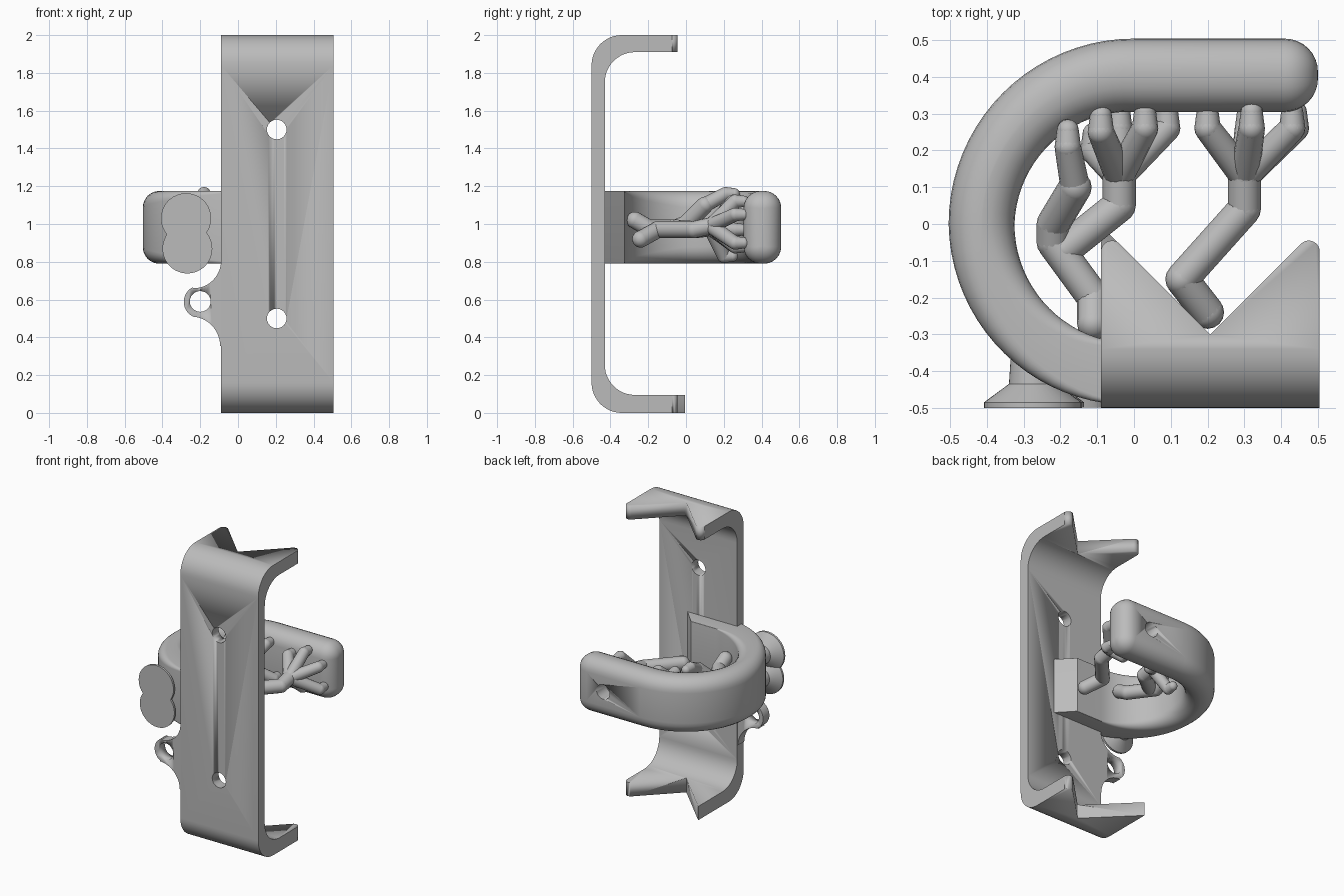
import bpy, bmesh
from math import sin, cos, pi, radians
from mathutils import Vector

if "Cube" in bpy.data.objects:
    bpy.data.objects.remove(bpy.data.objects["Cube"])

GREY = (0.5, 0.5, 0.5, 1)
grey = bpy.data.materials.new("plain grey")
grey.use_nodes = True
grey.diffuse_color = GREY
grey.node_tree.nodes["Principled BSDF"].inputs["Base Color"].default_value = GREY


def finish(name, bm, angle=35):
    bmesh.ops.recalc_face_normals(bm, faces=bm.faces)
    mesh = bpy.data.meshes.new(name)
    bm.to_mesh(mesh)
    bm.free()
    ob = bpy.data.objects.new(name, mesh)
    bpy.context.collection.objects.link(ob)
    mesh.materials.append(grey)
    bpy.ops.object.select_all(action='DESELECT')
    ob.select_set(True)
    bpy.context.view_layer.objects.active = ob
    bpy.ops.object.shade_smooth_by_angle(angle=radians(angle))
    return ob


def loft(name, rings, angle=35):
    bm = bmesh.new()
    loops = [[bm.verts.new(p) for p in ring] for ring in rings]
    for a, b in zip(loops, loops[1:]):
        for i in range(len(a)):
            j = (i + 1) % len(a)
            bm.faces.new((a[i], a[j], b[j], b[i]))
    bm.faces.new(loops[0])
    bm.faces.new(loops[-1])
    return finish(name, bm, angle)


def prism(name, pts, axis, lo, hi):
    place = {'x': lambda p, t: (t, p[0], p[1]),
             'y': lambda p, t: (p[0], t, p[1]),
             'z': lambda p, t: (p[0], p[1], t)}[axis]
    return loft(name, [[place(p, t) for p in pts] for t in (lo, hi)])


def arc(cx, cy, r, start, end, n=12):
    angles = [radians(start + (end - start) * i / n) for i in range(n + 1)]
    return [(cx + r * cos(a), cy + r * sin(a)) for a in angles]


def cut(target, cutter):
    mod = target.modifiers.new("cut", 'BOOLEAN')
    mod.operation = 'DIFFERENCE'
    mod.solver = 'EXACT'
    mod.object = cutter
    bpy.ops.object.select_all(action='DESELECT')
    bpy.context.view_layer.objects.active = target
    target.select_set(True)
    bpy.ops.object.modifier_apply(modifier=mod.name)
    bpy.data.objects.remove(cutter)


def drill(target, x, z, r, lo, hi):
    cut(target, prism("drill", arc(x, z, r, 0, 345, 23), 'y', lo, hi))


# C-shaped bracket profile, extruded sideways
R = 0.16
profile = (arc(-0.5 + R, R, R, 270, 180) + arc(-0.5 + R, 2 - R, R, 180, 90)
           + [(0.03, 2), (0.03, 1.91)] + arc(-0.43 + R, 1.91 - R, R, 90, 180)
           + arc(-0.43 + R, 0.095 + R, R, 180, 270) + [(0.03, 0.095), (0.03, 0)])
bracket = prism("bracket", profile, 'x', -0.09, 0.505)

# V notches in both flanges; the lower one keeps one sharp prong
MID = 0.2075
left_tip = [(-0.2, -0.075)] + arc(-0.06, -0.075, 0.03, 180, 45, 8)
right_tip = [(2 * MID - x, y) for x, y in reversed(left_tip)]
for lo, hi, tip in ((1.8, 2.1, left_tip), (-0.1, 0.2, [(-0.2, 0.105)])):
    notch = tip + [(MID, -0.3)] + right_tip + [(0.615, 0.2), (-0.2, 0.2)]
    cut(bracket, prism("notch", notch, 'z', lo, hi))
for z in (0.5, 1.5):
    drill(bracket, 0.205, z, 0.052, -0.6, -0.4)

# Side lug with an eyelet
outline = ([(-0.08, 0.8)] + arc(-0.235, 0.805, 0.145, 0, -90)
           + arc(-0.2, 0.588, 0.087, 118, 242)
           + arc(-0.25, 0.355, 0.155, 90, 0) + [(-0.08, 0.355)])
lug = prism("side_lug", outline, 'y', -0.499, -0.431)
drill(lug, -0.2, 0.59, 0.055, -0.6, -0.4)

# Hook: rounded section swept round a half circle, edges soften along the way
ZC, HH, FIL = 0.9825, 0.1925, 0.09


def section(outer, inner, fillet, half_height=HH):
    o, i = Vector((*outer, 0)), Vector((*inner, 0))
    mid, out = (o + i) / 2, (o - i).normalized()
    hw = (o - i).length / 2
    f = min(fillet, hw * 0.98)
    ring = []
    for k, (sx, sz) in enumerate(((1, 1), (-1, 1), (-1, -1), (1, -1))):
        for px, pz in arc(sx * (hw - f), sz * (half_height - f), f, 90 * k, 90 * k + 90, 6):
            ring.append(mid + out * px + Vector((0, 0, ZC + pz)))
    return ring


rings = [section((0.3, -0.49), (0.3, -0.44), 0.002),
         section((0.19, -0.49), (0.19, -0.325), 0.002)]
STEPS = 40
for s in range(STEPS + 1):
    t = s / STEPS
    a = -pi / 2 - pi * t
    ro, ri = 0.492 + 0.012 * min(1, 2 * t), 0.325 - 0.02 * max(0, 2 * t - 1)
    rings.append(section((ro * cos(a), ro * sin(a)), (ri * cos(a), ri * sin(a)),
                         0.003 + (FIL - 0.003) * min(1, t * 2)))
for s in range(9):
    t = s / 8 * pi / 2
    inset = FIL * (1 - cos(t))
    x = 0.41 + FIL * sin(t)
    rings.append(section((x, 0.504 - inset), (x, 0.305 + inset),
                         max(FIL - inset, 0.003), HH - inset))
hook = loft("hook", rings, 40)
drill(hook, 0.28, 0.98, 0.05, 0.4, 0.6)

# Double round foot pad with tapered backs
for name, x, z, r, front in (("upper_pad", -0.275, 1.03, 0.133, -0.5),
                             ("lower_pad", -0.268, 0.87, 0.132, -0.499)):
    steps = ((r, front), (r, -0.485), (r * 0.93, -0.478), (0.065, -0.435), (0.06, -0.36))
    loft(name, [[(px, y, pz) for px, pz in arc(x, z, rad, 0, 350, 35)] for rad, y in steps])


# Branching struts: tapered tubes with ball joints
def strut(bm, points, r0, r1):
    pts = [Vector(p) for p in points]
    radii = [r0 + (r1 - r0) * i / (len(pts) - 1) for i in range(len(pts))]
    for p, r in zip(pts, radii):
        ball = bmesh.ops.create_uvsphere(bm, u_segments=16, v_segments=10, radius=r)
        bmesh.ops.translate(bm, verts=ball["verts"], vec=p)
    for a, b, ra, rb in zip(pts, pts[1:], radii, radii[1:]):
        d = b - a
        tube = bmesh.ops.create_cone(bm, segments=16, radius1=ra, radius2=rb, depth=d.length)
        rot = d.to_track_quat('Z', 'Y').to_matrix()
        bmesh.ops.rotate(bm, verts=tube["verts"], cent=(0, 0, 0), matrix=rot)
        bmesh.ops.translate(bm, verts=tube["verts"], vec=(a + b) / 2)


def tree(name, trunk, tips):
    bm = bmesh.new()
    strut(bm, trunk, 0.045, 0.045)
    for tip in tips:
        strut(bm, [trunk[-1], tip], 0.04, 0.036)
        strut(bm, [tip, (tip[0], tip[1] + 0.045, tip[2])], 0.036, 0.03)
    finish(name, bm, 50)


tree("right_branch",
     [(0.2, -0.24, 0.92), (0.13, -0.15, 0.97), (0.3, 0.04, 0.97), (0.3, 0.13, 0.99)],
     [(0.2, 0.26, 1.07), (0.32, 0.26, 1.12), (0.43, 0.26, 1.05),
      (0.31, 0.26, 0.88), (0.44, 0.26, 0.9)])
tree("left_branch",
     [(-0.11, -0.27, 1.02), (-0.11, -0.2, 0.98), (-0.22, -0.05, 0.98),
      (-0.22, 0, 1), (-0.16, 0.1, 1.1)],
     [(-0.18, 0.21, 1.16)])
tree("middle_branch",
     [(-0.19, -0.07, 0.98), (-0.04, 0.05, 0.97), (-0.04, 0.13, 0.98)],
     [(0.09, 0.26, 0.88), (0.03, 0.26, 1.1), (-0.09, 0.25, 1.12),
      (-0.11, 0.2, 0.83), (-0.04, 0.26, 0.97)])
